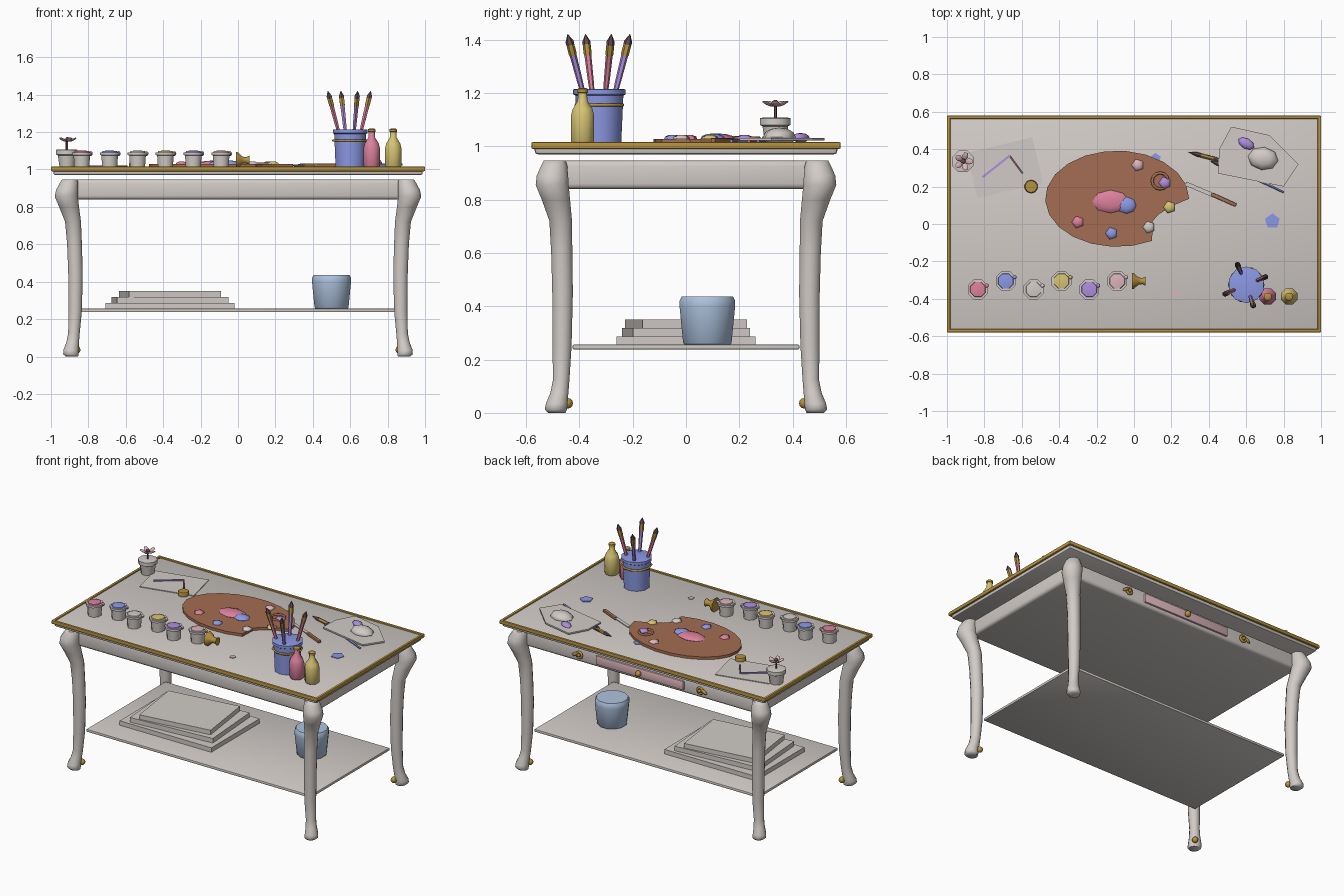
import bpy, bmesh, math
from mathutils import Vector, Matrix, Euler

if "Cube" in bpy.data.objects:
    bpy.data.objects.remove(bpy.data.objects["Cube"])

def material(name, rgb):
    m = bpy.data.materials.new(name)
    m.diffuse_color = (*rgb, 1)
    m.use_nodes = True
    m.node_tree.nodes["Principled BSDF"].inputs["Base Color"].default_value = m.diffuse_color
    return m

WHITE = material("painted white", (.64, .60, .57))
GOLD = material("gold", (.46, .28, .05))
BROWN = material("brown wood", (.37, .155, .085))
PINK = material("rose pink", (.72, .22, .34))
BLUE = material("periwinkle", (.26, .32, .78))
YELLOW = material("pale yellow", (.68, .55, .17))
LILAC = material("lilac", (.43, .27, .72))
SKY = material("pale blue", (.42, .54, .73))
BLUSH = material("blush pink", (.72, .46, .49))
DARK = material("dark bristle", (.13, .07, .09))

def finish(name, bm, mats, angle=50):
    """Turn a bmesh into a named object, smooth below the given angle."""
    bmesh.ops.recalc_face_normals(bm, faces=bm.faces)
    me = bpy.data.meshes.new(name)
    bm.to_mesh(me)
    bm.free()
    for m in mats:
        me.materials.append(m)
    if angle:
        me.polygons.foreach_set("use_smooth", [True] * len(me.polygons))
        me.set_sharp_from_angle(angle=math.radians(angle))
    ob = bpy.data.objects.new(name, me)
    bpy.context.collection.objects.link(ob)
    return ob

def loft(name, rings, mats, sides=8, angle=50, axis=None, bands=None):
    """Skin circles (x, y, z, radius); bands gives a material slot per segment."""
    bm = bmesh.new()
    q = Vector((0, 0, 1)).rotation_difference(axis) if axis else Matrix.Identity(3).to_quaternion()
    loops = []
    for x, y, z, r in rings:
        loops.append([bm.verts.new(Vector((x, y, z)) + q @ Vector(
            (r * math.cos(math.tau * (i + .5) / sides), r * math.sin(math.tau * (i + .5) / sides), 0)))
            for i in range(sides)])
    for k, (a, b) in enumerate(zip(loops, loops[1:])):
        for i in range(sides):
            j = (i + 1) % sides
            f = bm.faces.new((a[i], a[j], b[j], b[i]))
            f.material_index = bands[k] if bands else 0
    bm.faces.new(loops[0][::-1]).material_index = bands[0] if bands else 0
    bm.faces.new(loops[-1]).material_index = bands[-1] if bands else 0
    return finish(name, bm, mats, angle)

def turned(name, x, y, profile, mats, sides=8, bands=None, angle=50):
    return loft(name, [(x, y, z, r) for r, z in profile], mats, sides, angle, bands=bands)

def box(name, c, size, mat, bevel=0, rot=0, segs=2):
    bm = bmesh.new()
    bmesh.ops.create_cube(bm, size=1, matrix=Matrix.Translation(c) @ Matrix.Rotation(rot, 4, 'Z')
                          @ Matrix.Diagonal((*size, 1)))
    if bevel:
        bmesh.ops.bevel(bm, geom=bm.edges[:], offset=bevel, segments=segs, affect='EDGES', profile=.5)
    return finish(name, bm, [mat], 35)

def slab(name, pts, z0, z1, mat):
    """Extruded flat outline."""
    bm = bmesh.new()
    lo = [bm.verts.new((x, y, z0)) for x, y in pts]
    hi = [bm.verts.new((x, y, z1)) for x, y in pts]
    bm.faces.new(lo[::-1])
    bm.faces.new(hi)
    for i in range(len(pts)):
        j = (i + 1) % len(pts)
        bm.faces.new((lo[i], lo[j], hi[j], hi[i]))
    return finish(name, bm, [mat], 0)

def ball(name, c, radii, mat, rot=(0, 0, 0), seg=8):
    bm = bmesh.new()
    bmesh.ops.create_uvsphere(bm, u_segments=seg, v_segments=6, radius=1,
                              matrix=Matrix.LocRotScale(Vector(c), Euler(rot), Vector(radii)))
    return finish(name, bm, [mat])

def ring(name, c, R, r, mat, rot=(0, 0, 0), major=16):
    bpy.ops.mesh.primitive_torus_add(major_radius=R, minor_radius=r, major_segments=major,
                                     minor_segments=6, location=c, rotation=rot)
    ob = bpy.context.object
    ob.name = name
    ob.data.materials.append(mat)
    bpy.ops.object.shade_smooth_by_angle(angle=math.radians(65))
    return ob

def brush(name, tail, tip, handle, r=.011):
    """Handle, gold ferrule and pointed dark bristles along a line."""
    a, b = Vector(tail), Vector(tip)
    steps = [(0, .6), (.3, .85), (.68, 1), (.7, 1.15), (.84, 1.15), (.89, 1.2), (1, .1)]
    loft(name, [(*a.lerp(b, t), r * s) for t, s in steps], [handle, GOLD, DARK], 6,
         axis=(b - a).normalized(), bands=[0, 0, 1, 1, 2, 2])

def gon(x, y, r, n=5, turn=math.pi / 2):
    return [(x + r * math.cos(turn + math.tau * i / n), y + r * math.sin(turn + math.tau * i / n)) for i in range(n)]

T = 1.01  # table surface

# Table top, gilded rim, apron and shelf
box("table_top", (0, 0, .99), (1.975, 1.135, .04), WHITE, .012)
for s in (-1, 1):
    box("rim_long", (0, s * .571, 1.003), (2, .018, .025), GOLD, .005)
    box("rim_short", (s * .991, 0, 1.003), (.018, 1.16, .025), GOLD, .005)
box("apron", (0, 0, .893), (1.8, .98, .107), WHITE, .02, segs=3)
box("shelf", (0, 0, .247), (1.69, .85, .018), WHITE, .004)

# Curved legs with gilded toes
LEG = [(.888, .485, 0, .034), (.893, .488, .012, .043), (.893, .485, .035, .042), (.884, .475, .075, .035),
       (.877, .468, .125, .032), (.87, .465, .25, .037), (.869, .463, .45, .040), (.874, .466, .6, .041),
       (.882, .470, .72, .044), (.903, .488, .8, .055), (.918, .502, .855, .064), (.914, .501, .89, .061),
       (.903, .494, .93, .050), (.90, .493, .947, .042)]
for sx in (-1, 1):
    for sy in (-1, 1):
        loft("leg", [(sx * x, sy * y, z, r) for x, y, z, r in LEG], [WHITE], 12, 60)
        ball("gilded_toe", (sx * .862, sy * .444, .036), (.02, .02, .02), GOLD)

# Rear drawer, knob and scroll mounts
box("drawer_front", (0, .492, .893), (.66, .02, .06), BLUSH, .004)
ball("drawer_knob", (0, .515, .893), (.02, .02, .02), GOLD)
for s in (-1, 1):
    ring("scroll_mount", (s * .455, .498, .893), .02, .008, GOLD, (math.pi / 2, 0, 0), 10)
    ball("scroll_leaf", (s * .485, .5, .893), (.028, .01, .011), GOLD, (0, s * .5, 0))
    ball("scroll_bead", (s * .455, .505, .893), (.01, .016, .01), GOLD)

# Stacked boards and bucket on the shelf
for i, (w, d, a) in enumerate([(.69, .52, 0), (.597, .44, .07), (.495, .396, .135)]):
    box("stacked_board", (-.364, 0, .271 + .0315 * i), (w, d, .031), WHITE, 0, a)
turned("bucket", .5, .08, [(.088, .256), (.094, .262), (.108, .4), (.108, .42), (.1, .436)], [SKY], 12)

# Painter's palette with notch, thumb ring and paint
outline = [(-.09 + .385 * math.cos(math.radians(a)), .135 + .257 * math.sin(math.radians(a)))
           for a in [299 * i / 18 for i in range(19)]]
slab("palette", outline + [(.10, .015), (.13, .05), (.2, .095)], T, 1.028, BROWN)
ring("thumb_ring", (.14, .23, 1.03), .043, .008, BROWN, major=12)
for x, y, m in [(.02, .315, BLUSH), (.19, .09, YELLOW), (.08, -.017, WHITE),
                (-.12, -.05, BLUE), (-.30, .01, PINK), (.165, .22, LILAC)]:
    turned("paint_dab", x, y, [(.034, 1.027), (.03, 1.036), (.014, 1.043)], [m], 5)
ball("pink_mix", (-.125, .12, 1.03), (.098, .062, .018), PINK)
ball("blue_mix", (-.04, .10, 1.03), (.052, .045, .018), BLUE)

# Splashes on the table
slab("blue_splash", gon(.74, .015, .042), T, 1.014, BLUE)
slab("rear_splash", gon(.115, .35, .03), T, 1.014, BLUE)
slab("pink_splash", gon(.22, -.37, .02), T, 1.014, BLUSH)

# Row of paint pots
for i, m in enumerate([PINK, BLUE, WHITE, YELLOW, LILAC, BLUSH]):
    x, y = -.835 + .149 * i, (-.35, -.305)[i % 2]
    turned("paint_pot", x, y, [(.043, T), (.048, 1.075), (.057, 1.078), (.057, 1.092), (.045, 1.092)], [WHITE])
    turned("pot_paint", x, y, [(.045, 1.09), (.042, 1.098), (.02, 1.101)], [m])
    ball("pot_drip", (x + .047, y + .02, 1.085), (.013, .013, .013), m, seg=6)

# Small gold funnel on its side, and gold ink lid
loft("gold_funnel", [(-.012, -.305, 1.05, .048), (.0, -.305, 1.05, .045), (.025, -.305, 1.05, .02),
                     (.045, -.305, 1.05, .018), (.062, -.305, 1.05, .027)], [GOLD], 8, axis=Vector((1, 0, 0)))
turned("gold_ink_pot", -.55, .20, [(.034, T), (.036, 1.03), (.032, 1.038)], [GOLD], 10)

# Sketch sheet with drawn strokes
box("sketch_sheet", (-.69, .30, 1.0125), (.36, .25, .005), WHITE, 0, .23)
for a, b in [((-.81, .25), (-.665, .365)), ((-.665, .365), (-.595, .27))]:
    d = Vector(b) - Vector(a)
    box("sketch_stroke", (*((Vector(a) + Vector(b)) / 2), 1.018), (d.length, .011, .008), DARK if d.y < 0 else LILAC,
        0, math.atan2(d.y, d.x))

# Potted flower
turned("flower_pot", -.915, .335, [(.042, T), (.052, 1.075), (.062, 1.08), (.062, 1.105), (.05, 1.108)], [WHITE])
turned("flower_stem", -.915, .335, [(.006, 1.1), (.006, 1.155)], [DARK], 5)
for i in range(5):
    a = math.tau * i / 5
    ball("petal", (-.912 + .03 * math.cos(a), .335 + .03 * math.sin(a), 1.16), (.024, .017, .006), BLUSH,
         (0, -.45, a), 6)
ball("flower_heart", (-.912, .335, 1.163), (.013, .013, .011), DARK, seg=6)

# Rag with a pebble bowl and lilac cake
slab("rag", [(.52, .52), (.725, .475), (.88, .32), (.80, .20), (.45, .27), (.455, .40)], 1.022, 1.032, WHITE)
ball("white_lump", (.69, .35, 1.035), (.082, .062, .035), WHITE, (0, 0, -.15))
ball("lilac_lump", (.6, .43, 1.032), (.047, .028, .018), LILAC, (0, 0, -.5))

# Loose brushes and palette knife
brush("loose_brush", (.72, .27, 1.02), (.29, .385, 1.02), BLUE, .01)
brush("loose_brush", (.80, .17, 1.02), (.39, .37, 1.02), BLUE, .01)
brush("loose_brush", (.72, .235, 1.02), (.41, .335, 1.02), PINK, .01)
box("knife_blade", (.35, .185, 1.025), (.16, .022, .005), WHITE, 0, -.40)
box("knife_handle", (.48, .13, 1.022), (.145, .02, .018), BROWN, .004, -.42)

# Brush cup with gold band and four brushes
turned("brush_cup", .6, -.325, [(.082, T), (.09, 1.19), (.098, 1.195), (.098, 1.213), (.09, 1.215)], [BLUE], 10)
ring("cup_band", (.6, -.325, 1.155), .091, .007, GOLD, major=10)
for x, y, m in [(.55, -.21, LILAC), (.71, -.28, PINK), (.48, -.377, PINK), (.64, -.444, LILAC)]:
    c = Vector((.6, -.325, 1.17))
    brush("standing_brush", c.lerp(Vector((x, y, 1.17)), .45), (x, y, 1.42), m, .013)

# Two glass bottles with gold stoppers
for x, m in ((.715, PINK), (.83, YELLOW)):
    turned("bottle", x, -.388, [(.04, T), (.047, 1.02), (.047, 1.115), (.04, 1.14), (.02, 1.17), (.018, 1.2),
                                (.022, 1.202), (.022, 1.214), (.014, 1.219)], [m, GOLD], 8,
           bands=[0, 0, 0, 0, 0, 1, 1, 1])
